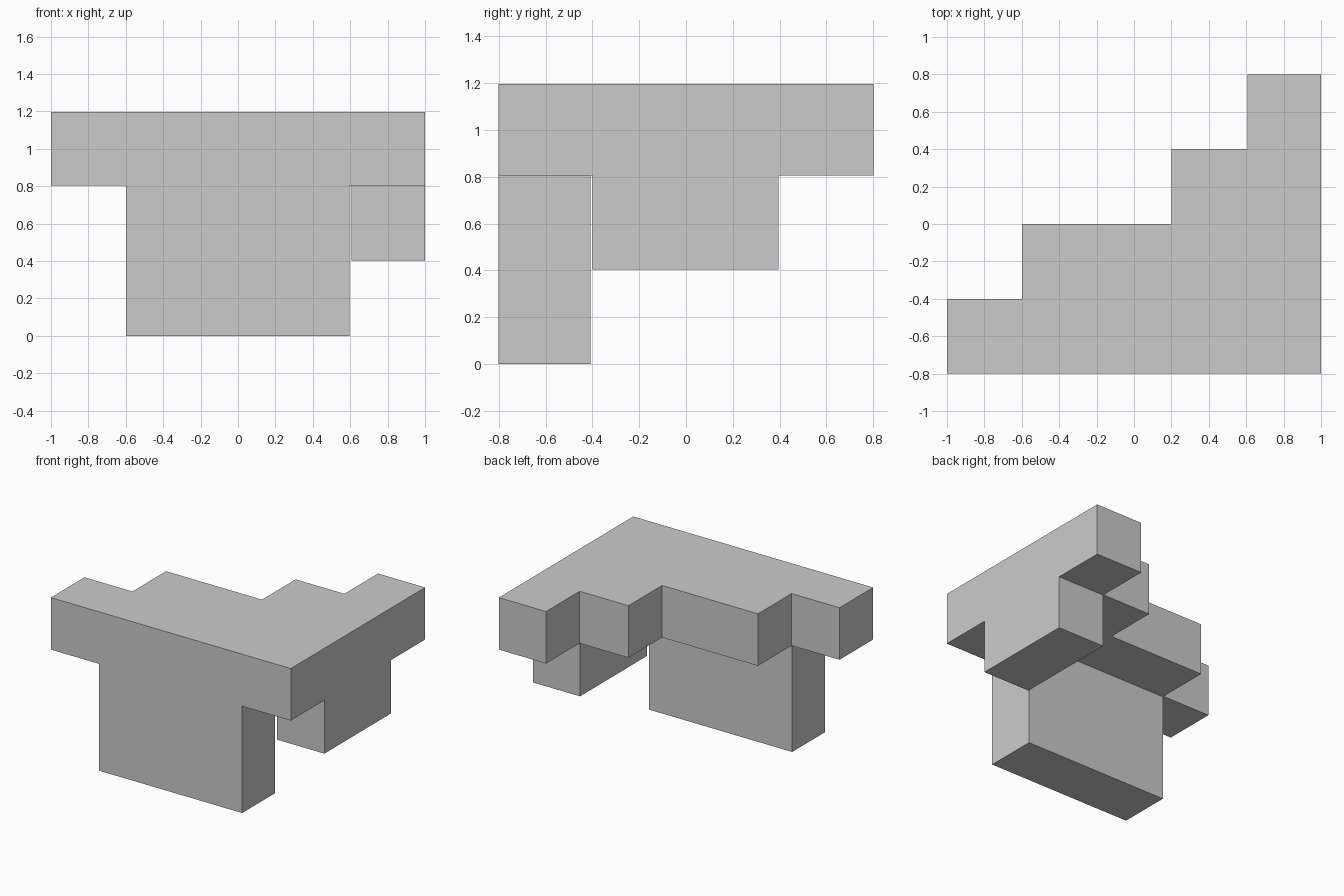
import bpy, bmesh

if "Cube" in bpy.data.objects:
    bpy.data.objects.remove(bpy.data.objects["Cube"])


def prism(name, outline, z0, z1):
    """Extrude a flat counter-clockwise xy outline from z0 up to z1."""
    bm = bmesh.new()
    face = bm.faces.new([bm.verts.new((x, y, z0)) for x, y in outline])
    top = bmesh.ops.extrude_face_region(bm, geom=[face], use_keep_orig=True)["geom"]
    verts = [g for g in top if isinstance(g, bmesh.types.BMVert)]
    bmesh.ops.translate(bm, verts=verts, vec=(0, 0, z1 - z0))
    bmesh.ops.recalc_face_normals(bm, faces=bm.faces)
    mesh = bpy.data.meshes.new(name)
    bm.to_mesh(mesh)
    bm.free()
    obj = bpy.data.objects.new(name, mesh)
    bpy.context.collection.objects.link(obj)
    return obj


def box(name, x0, x1, y0, y1, z0, z1):
    return prism(name, [(x0, y0), (x1, y0), (x1, y1), (x0, y1)], z0, z1)


UNDER = 0.805  # underside of the top plate

# Stepped top plate
prism("stepped_plate", [
    (-1, -0.8), (1, -0.8), (1, 0.8), (0.607, 0.8), (0.607, 0.4), (0.2, 0.4),
    (0.2, 0), (-0.6, 0), (-0.6, -0.4), (-1, -0.4)], UNDER, 1.197)

# Tall block under the front edge
box("front_leg", -0.6, 0.595, -0.8, -0.408, 0, UNDER)

# Shorter block under the right edge
box("side_block", 0.607, 1, -0.4, 0.395, 0.403, UNDER)
